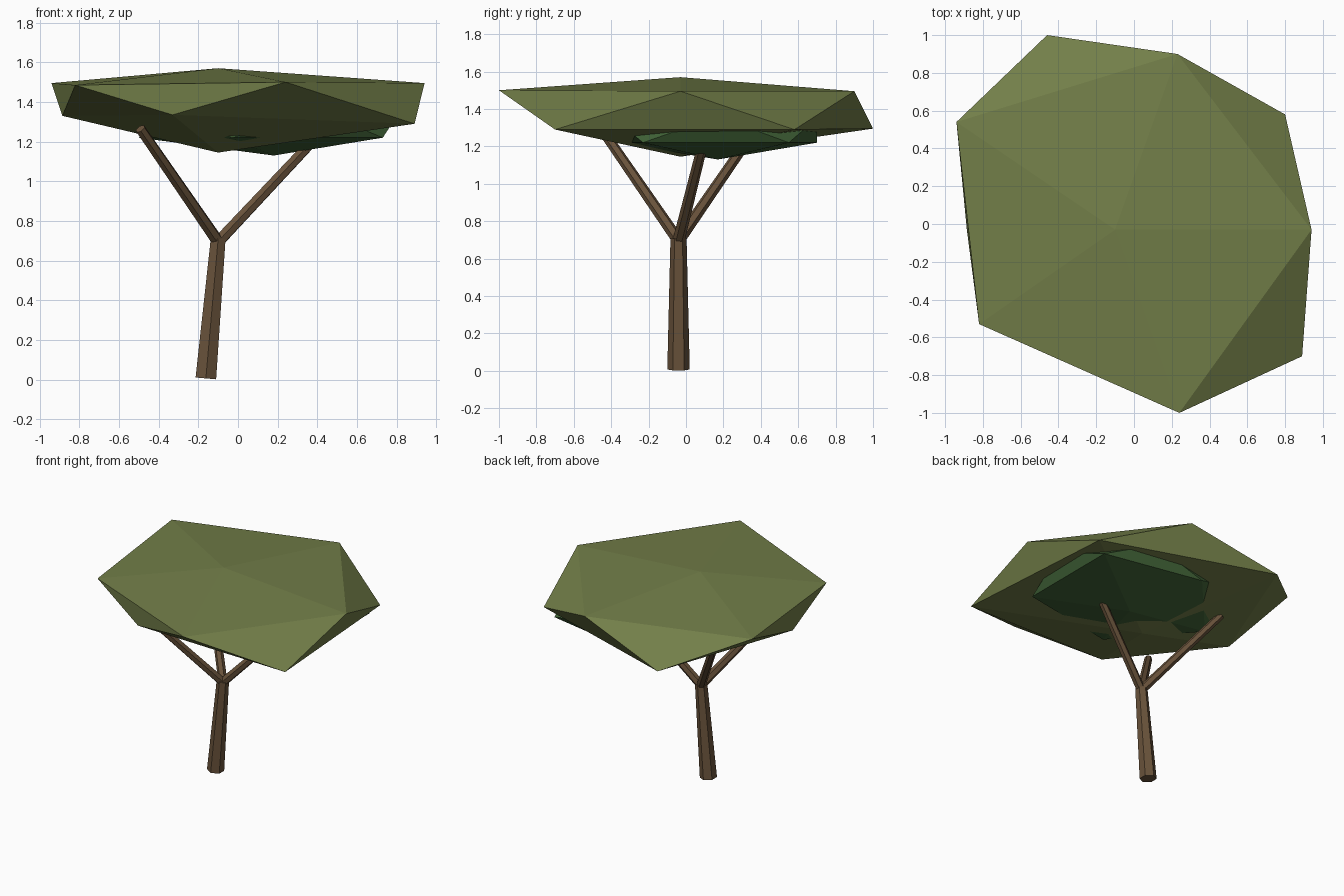
import bpy
import bmesh
from math import sin, cos, radians
from mathutils import Vector

if "Cube" in bpy.data.objects:
    bpy.data.objects.remove(bpy.data.objects["Cube"], do_unlink=True)


def material(name, color):
    mat = bpy.data.materials.new(name)
    mat.use_nodes = True
    mat.diffuse_color = (*color, 1)
    bsdf = mat.node_tree.nodes["Principled BSDF"]
    bsdf.inputs["Base Color"].default_value = (*color, 1)
    bsdf.inputs["Roughness"].default_value = 0.9
    return mat


def finish(bm, name, mat):
    bmesh.ops.recalc_face_normals(bm, faces=bm.faces)
    mesh = bpy.data.meshes.new(name)
    bm.to_mesh(mesh)
    bm.free()
    mesh.materials.append(mat)
    obj = bpy.data.objects.new(name, mesh)
    bpy.context.collection.objects.link(obj)
    return obj


def foliage(name, mat, top, upper, lower, bottom):
    """Irregular twenty-faced clump: two poles and two staggered rings."""
    bm = bmesh.new()
    t, b = bm.verts.new(top), bm.verts.new(bottom)
    u = [bm.verts.new(p) for p in upper]
    w = [bm.verts.new(p) for p in lower]
    for i in range(5):
        j = (i + 1) % 5
        for tri in ((t, u[i], u[j]), (u[i], w[i], u[j]),
                    (w[i], w[j], u[j]), (b, w[j], w[i])):
            bm.faces.new(tri)
    return finish(bm, name, mat)


def limb(name, mat, start, end, r1, r2, sides=6):
    """Tapered prism running from start to end."""
    bm = bmesh.new()
    start, end = Vector(start), Vector(end)
    axis = end - start
    bmesh.ops.create_cone(bm, cap_ends=True, segments=sides, radius1=r1,
                          radius2=r2, depth=axis.length)
    turn = Vector((0, 0, 1)).rotation_difference(axis).to_matrix()
    for v in bm.verts:
        v.co = turn @ v.co + (start + end) / 2
    return finish(bm, name, mat)


bark = material("brown bark", (0.14, 0.085, 0.043))
olive = material("olive leaves", (0.17, 0.21, 0.066))
green = material("dark green leaves", (0.055, 0.13, 0.04))

# Leaning trunk
fork = Vector((-0.1, -0.04, 0.71))
limb("trunk", bark, (-0.162, -0.04, 0.007), fork, 0.06, 0.043)

# Three branches spreading from the fork
for name, angle in (("left_branch", 15), ("back_branch", 135), ("front_branch", 225)):
    a = radians(angle)
    limb(name, bark, fork - Vector((0, 0, 0.015)),
         fork + Vector((cos(a), sin(a), 1)) * 0.555, 0.032, 0.027)

# Wide flat crown
foliage("crown", olive, (-0.1, -0.03, 1.57),
        [(0.94, -0.03, 1.495), (0.23, 0.9, 1.495), (-0.94, 0.54, 1.495),
         (-0.82, -0.53, 1.485), (0.24, -1.0, 1.5)],
        [(0.8, 0.58, 1.29), (-0.46, 1.0, 1.295), (-0.885, -0.03, 1.33),
         (-0.33, -0.74, 1.335), (0.89, -0.7, 1.29)],
        (-0.1, -0.03, 1.145))

# Smaller clump showing under the crown
foliage("lower_leaves", green, (0.18, 0.17, 1.42),
        [(0.82, 0.17, 1.36), (0.39, 0.7, 1.35), (-0.37, 0.57, 1.36),
         (-0.37, -0.2, 1.36), (0.39, -0.4, 1.36)],
        [(0.73, 0.55, 1.22), (-0.03, 0.7, 1.22), (-0.5, 0.17, 1.22),
         (-0.03, -0.37, 1.22), (0.73, -0.23, 1.22)],
        (0.18, 0.17, 1.13))
